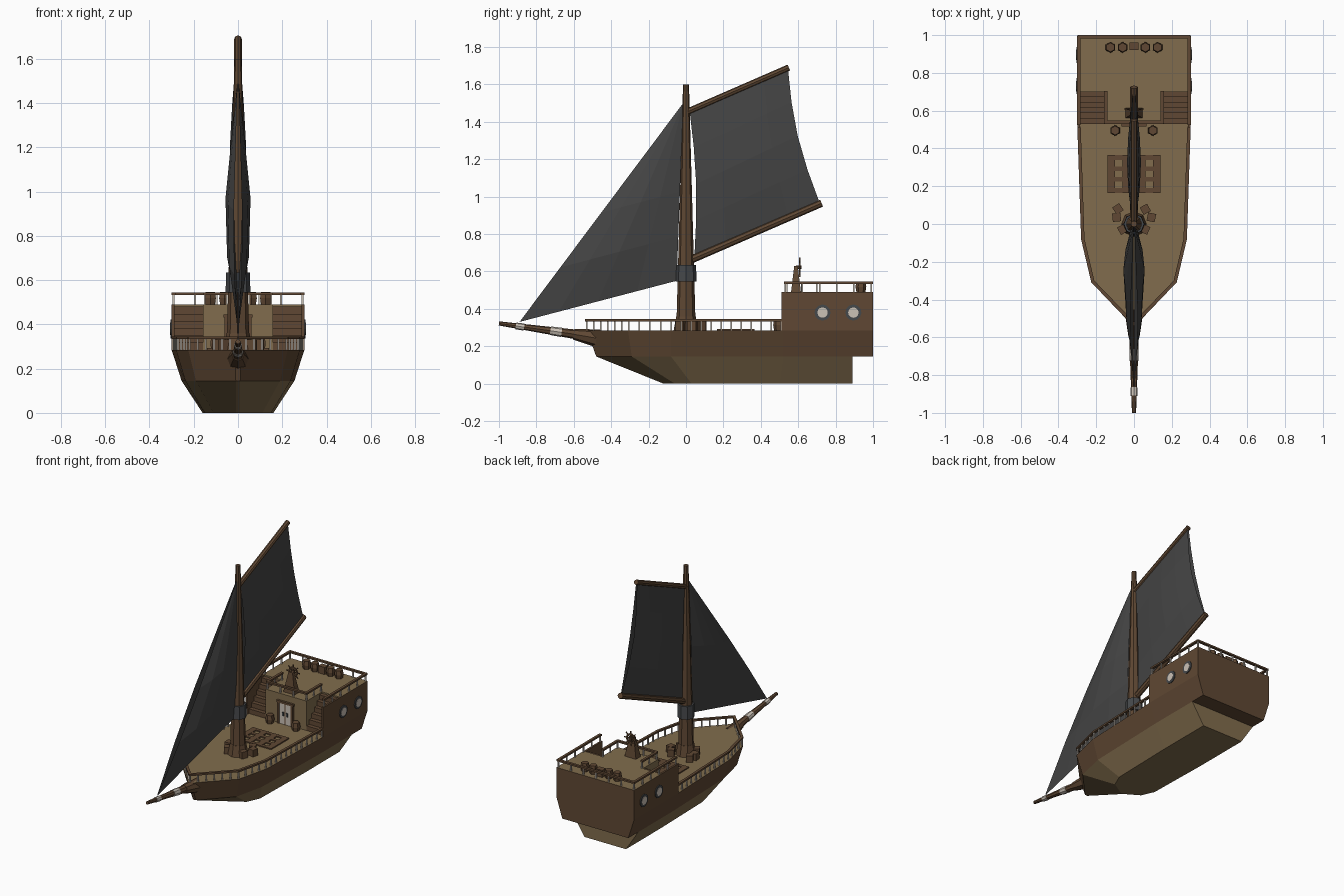
import bpy, bmesh, math
from mathutils import Vector, Matrix

if "Cube" in bpy.data.objects:
    bpy.data.objects.remove(bpy.data.objects["Cube"])

def mat(name, rgb):
    m = bpy.data.materials.new(name)
    m.diffuse_color = (*rgb, 1)
    m.use_nodes = True
    m.node_tree.nodes["Principled BSDF"].inputs["Base Color"].default_value = m.diffuse_color
    return m

BROWN = mat("brown_wood", (0.115, 0.064, 0.033))
TAN = mat("tan_planks", (0.22, 0.152, 0.074))
SAIL = mat("dark_canvas", (0.058, 0.058, 0.058))
PALE = mat("pale_paint", (0.60, 0.54, 0.47))
IRON = mat("grey_iron", (0.06, 0.065, 0.07))
V = Vector

def finish(bm, name, *mats, rule=None, normals=True):
    if normals:
        bmesh.ops.recalc_face_normals(bm, faces=bm.faces[:])
    bm.normal_update()
    if rule:
        for f in bm.faces:
            f.material_index = rule(f)
    me = bpy.data.meshes.new(name)
    bm.to_mesh(me)
    bm.free()
    for m in mats:
        me.materials.append(m)
    ob = bpy.data.objects.new(name, me)
    bpy.context.collection.objects.link(ob)
    return ob

def box(bm, lo, hi, turn=0):
    lo, hi = V(lo), V(hi)
    m = Matrix.Translation((lo + hi) / 2) @ Matrix.Rotation(turn, 4, 'Z') @ Matrix.Diagonal((*(hi - lo), 1))
    bmesh.ops.create_cube(bm, size=1, matrix=m)

def tube(bm, a, b, r1, r2, n=8):
    a, b = V(a), V(b)
    d = b - a
    m = Matrix.Translation((a + b) / 2) @ d.to_track_quat('Z', 'Y').to_matrix().to_4x4()
    bmesh.ops.create_cone(bm, cap_ends=True, segments=n, radius1=r1, radius2=r2, depth=d.length, matrix=m)

def beam(bm, a, b, w, h):
    a, b = V(a), V(b)
    d = b - a
    m = Matrix.Translation((a + b) / 2) @ d.to_track_quat('Y', 'Z').to_matrix().to_4x4()
    bmesh.ops.create_cube(bm, size=1, matrix=m @ Matrix.Diagonal((w, d.length + w * 0.6, h, 1)))

def tubes(name, m, *specs):
    bm = bmesh.new()
    for s in specs:
        tube(bm, *s)
    return finish(bm, name, m)

# hull: half outlines (x, y) from stern to bow, mirrored and lofted
DECK = [(.30, 1), (.30, .52), (.28, -.08), (.225, -.31), (.015, -.53)]
MID = [(.255, 1), (.255, .52), (.238, -.08), (.19, -.29), (.01, -.48)]
LOWMID = [(.255, .89)] + MID[1:]
KEEL = [(.16, .89), (.16, .5), (.15, .03), (.11, -.06), (.01, -.12)]

def loft(name, low, z0, high, z1, *mats, rule=None):
    bm = bmesh.new()
    rings = []
    for pts, z in ((low, z0), (high, z1)):
        full = pts + [(-x, y) for x, y in reversed(pts)]
        rings.append([bm.verts.new((x, y, z)) for x, y in full])
    n = len(rings[0])
    for i in range(n):
        j = (i + 1) % n
        bm.faces.new((rings[0][i], rings[0][j], rings[1][j], rings[1][i]))
    for r in rings:
        bm.faces.new(r)
    return finish(bm, name, *mats, rule=rule)

loft("lower_hull", KEEL, 0, LOWMID, .145, TAN)
loft("upper_hull", MID, .145, DECK, .285, BROWN, TAN, rule=lambda f: int(f.normal.z > .9))

# stern cabin with stair wells at both front corners
bm = bmesh.new()
box(bm, (-.30, .70, .285), (.30, 1, .49))
box(bm, (-.158, .53, .285), (.158, .70, .49))
for s in (-1, 1):
    a, b = sorted((s * .287, s * .30))
    box(bm, (a, .51, .285), (b, .70, .49))
def cabin_rule(f):
    c = f.calc_center_median()
    return 0 if abs(c.x) > .28 or c.y > .99 else 1
finish(bm, "stern_cabin", BROWN, TAN, rule=cabin_rule)

bm = bmesh.new()
N = 6
for s in (-1, 1):
    a, b = sorted((s * .158, s * .287))
    for i in range(N):
        y = .53 + .17 * i / N
        box(bm, (a, y, .285), (b, y + .17 / N, .285 + .205 * (i + 1) / (N + .3)))
finish(bm, "stairs", BROWN)

# double door, frame and handles
bm = bmesh.new()
for s in (-1, 1):
    box(bm, (s * .0525 - .0075, .517, .285), (s * .0525 + .0075, .53, .435))
box(bm, (-.065, .515, .43), (.065, .53, .445))
box(bm, (-.003, .519, .285), (.003, .53, .43))
finish(bm, "door_frame", BROWN)
bm = bmesh.new()
box(bm, (-.045, .522, .285), (.045, .53, .43))
finish(bm, "door", PALE)
bm = bmesh.new()
for s in (-1, 1):
    box(bm, (s * .015 - .006, .515, .345), (s * .015 + .006, .523, .37))
finish(bm, "door_handles", IRON)

# portholes
spots = [(s, y) for s in (-1, 1) for y in (.73, .895)]
tubes("porthole_rims", IRON, *[((s * .295, y, .38), (s * .305, y, .38), .043, .043, 12) for s, y in spots])
tubes("porthole_glass", PALE, *[((s * .296, y, .38), (s * .307, y, .38), .028, .028, 12) for s, y in spots])

# railings: top rail plus evenly spaced posts
rails, posts = bmesh.new(), bmesh.new()
def railing(pts, z0, z1, step=.056):
    for a, b in zip(pts, pts[1:]):
        beam(rails, (*a, z1 - .006), (*b, z1 - .006), .018, .012)
        d = V(b) - V(a)
        n = max(1, round(d.length / step))
        for i in range(n + 1):
            p = V(a) + d * i / n
            box(posts, (p.x - .004, p.y - .004, z0), (p.x + .004, p.y + .004, z1 - .01))
for s in (-1, 1):
    railing([(s * x, y) for x, y in ((.291, .51), (.271, -.08), (.218, -.305), (0, -.53))], .285, .345)
    railing([(s * .292, .53), (s * .292, .99)], .49, .545, .09)
    railing([(s * .15, .70), (s * .15, .54)], .49, .545, .09)
railing([(-.292, .991), (.292, .991)], .49, .545, .09)
railing([(-.15, .539), (.15, .539)], .49, .545, .09)
finish(rails, "railings", BROWN)
finish(posts, "railing_posts", PALE)

# mast, booms and bowsprit
tubes("mast", BROWN, ((0, 0, .285), (0, 0, .36), .066, .052), ((0, 0, .36), (0, 0, 1.6), .05, .016))
tubes("mast_band", IRON, ((0, 0, .545), (0, 0, .635), .056, .054))
tubes("gaff", BROWN, ((0, .01, 1.455), (0, .55, 1.69), .017, .017))
tubes("boom", BROWN, ((0, .02, .66), (0, .725, .965), .021, .02))
tubes("bowsprit", BROWN, ((0, -.46, .24), (0, -.60, .264), .05, .029),
      ((0, -.58, .262), (0, -1, .322), .026, .011))
tubes("bowsprit_ropes", PALE, ((0, -.665, .274), (0, -.725, .283), .025, .023),
      ((0, -.865, .302), (0, -.91, .309), .019, .018))

# sails: each is a pair of sheets bulging to either side
def sail(name, shape, bulge, n=4):
    bm = bmesh.new()
    for s in (-1, 1):
        g = [[bm.verts.new((s * bulge(i / n, j / n), *shape(i / n, j / n))) for i in range(n + 1)]
             for j in range(n + 1)]
        for j in range(n):
            for i in range(n):
                q = [g[j][i], g[j][i + 1], g[j + 1][i + 1], g[j + 1][i]]
                f = bm.faces.new(q)
                f.normal_update()
                if f.normal.x * s < 0:
                    f.normal_flip()
    bmesh.ops.remove_doubles(bm, verts=bm.verts[:], dist=.0005)
    bmesh.ops.dissolve_degenerate(bm, edges=bm.edges[:], dist=.0005)
    finish(bm, name, SAIL, normals=False)

def lerp4(a, b, c, d, u, t):
    return V(a).lerp(V(b), u).lerp(V(c).lerp(V(d), u), t)

def main_shape(u, t):
    p = lerp4((.02, 1.455), (.545, 1.685), (.045, .68), (.715, .965), u, t)
    return p + V(((.022 - .055 * u) * math.sin(math.pi * t), 0))

sail("main_sail", main_shape,
     lambda u, t: .003 + .034 * math.sin(math.pi * t) * (.35 + .65 * math.sin(math.pi * u)))
sail("fore_sail", lambda u, t: lerp4((-.015, 1.5), (-.015, 1.5), (-.89, .33), (-.05, .55), u, t),
     lambda u, t: .002 + .057 * math.sin(math.pi * t ** 1.3) * (.3 + .7 * math.sin(math.pi * u)))

# steering stand and wheel
bm = bmesh.new()
m = Matrix.Translation((0, .588, .56)) @ Matrix.Diagonal((1, .6, 1, 1)) @ Matrix.Rotation(math.pi / 4, 4, 'Z')
bmesh.ops.create_cone(bm, cap_ends=True, segments=4, radius1=.062, radius2=.022, depth=.14, matrix=m)
C = V((0, .608, .622))
for i in range(8):
    d = [V((math.cos(k * math.pi / 4), 0, math.sin(k * math.pi / 4))) for k in (i, i + 1)]
    beam(bm, C + d[0] * .032, C + d[1] * .032, .009, .009)
    beam(bm, C, C + d[0] * .05, .006, .006)
tube(bm, C - V((0, .02, 0)), C + V((0, .01, 0)), .01, .01, 6)
finish(bm, "steering_wheel", BROWN)

# deck hatch grating
bm = bmesh.new()
for x in (-.12, -.04, .04, .12):
    box(bm, (x - .02, .165, .283), (x + .02, .365, .293))
for y in (.1775, .2375, .2925, .3525):
    box(bm, (-.139, y - .0125, .283), (.139, y + .0125, .2925))
finish(bm, "hatch_grating", BROWN)

# barrels by the cabin and at the stern, crates round the mast
bm, hoops = bmesh.new(), bmesh.new()
for x, y, z in [(-.1, .495, .285), (.1, .495, .285)] + [(x, .935, .49) for x in (-.125, -.06, .06, .125)]:
    tube(bm, (x, y, z), (x, y, z + .028), .024, .029, 6)
    tube(bm, (x, y, z + .028), (x, y, z + .057), .029, .024, 6)
finish(bm, "barrels", BROWN)
hoops.free()
bm = bmesh.new()
box(bm, (-.025, .92, .49), (.025, .96, .54))
for x, y, a in ((-.092, .035, .1), (-.085, .08, .6), (-.06, -.028, .5), (.092, .035, -.2),
                (.06, .078, .5), (.058, -.028, -.4)):
    box(bm, (x - .022, y - .022, .285), (x + .022, y + .022, .332), a)
finish(bm, "crates", BROWN)
